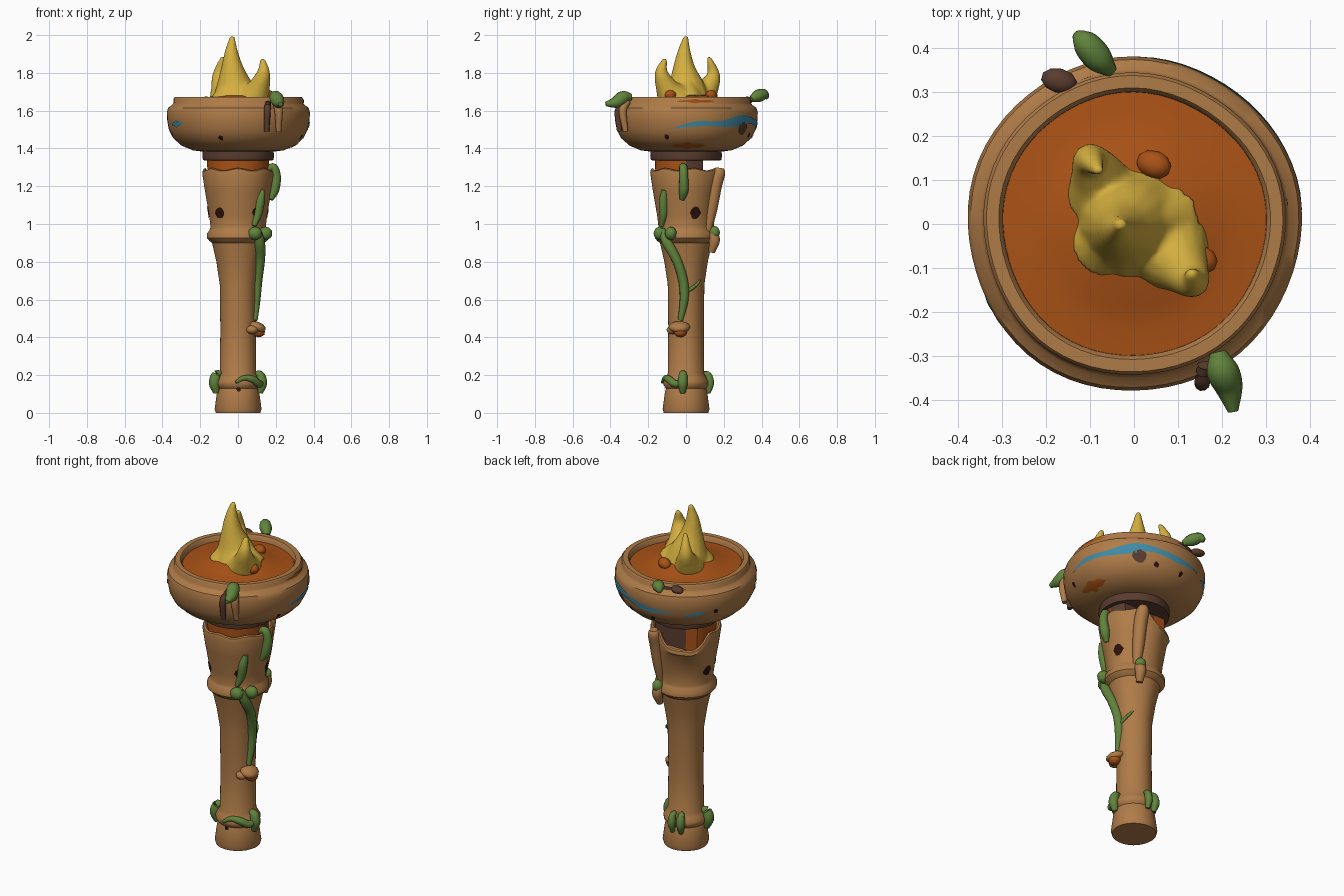
import bpy, bmesh, math, random
from mathutils import Vector, Matrix

if "Cube" in bpy.data.objects:
    bpy.data.objects.remove(bpy.data.objects["Cube"])
random.seed(4)

def material(name, r, g, b):
    m = bpy.data.materials.new(name)
    m.diffuse_color = (r, g, b, 1)
    m.use_nodes = True
    m.node_tree.nodes["Principled BSDF"].inputs["Base Color"].default_value = m.diffuse_color
    return m

WOOD = material("tan wood", .43, .20, .065)
ORANGE = material("ember orange", .40, .085, .008)
YELLOW = material("flame yellow", .66, .43, .05)
GREEN = material("vine green", .12, .23, .045)
DARK = material("dark bark", .10, .045, .028)
HOLE = material("hollow black", .025, .006, .004)
BLUE = material("blue paint", .05, .26, .38)

def finish(bm, name, *mats, angle=40):
    bmesh.ops.recalc_face_normals(bm, faces=bm.faces)
    me = bpy.data.meshes.new(name)
    bm.to_mesh(me)
    bm.free()
    for m in mats:
        me.materials.append(m)
    ob = bpy.data.objects.new(name, me)
    bpy.context.collection.objects.link(ob)
    bpy.ops.object.select_all(action='DESELECT')
    ob.select_set(True)
    bpy.context.view_layer.objects.active = ob
    bpy.ops.object.shade_smooth_by_angle(angle=math.radians(angle))
    return ob

def wobble(t):
    return 1 + .006 * math.sin(5 * t) + .006 * math.sin(3 * t + 1)

def lathe(name, prof, mat, shift=None, seg=64, extra=()):
    bm = bmesh.new()
    rings = []
    for r, z in prof:
        ring = []
        for i in range(seg):
            t = 2 * math.pi * i / seg
            p = Vector((r * wobble(t) * math.cos(t), r * wobble(t) * math.sin(t), z))
            ring.append(bm.verts.new(shift(p, t) if shift else p))
        rings.append(ring)
    for a, b in zip(rings, rings[1:]):
        for i in range(seg):
            bm.faces.new((a[i], a[(i + 1) % seg], b[(i + 1) % seg], b[i]))
    bm.faces.new(rings[0])
    bm.faces.new(rings[-1])
    return finish(bm, name, mat, *extra)

def surface(prof, deg, z, off=.004):
    """Point on a turned outer surface at an angle and height."""
    for (r0, z0), (r1, z1) in zip(prof, prof[1:]):
        if z0 <= z <= z1 and z1 > z0:
            r = r0 + (r1 - r0) * (z - z0) / (z1 - z0)
            break
    t = math.radians(deg)
    r = r * wobble(t) + off
    return Vector((r * math.cos(t), r * math.sin(t), z))

def spot(name, prof, deg, z, size, mat):
    bm = bmesh.new()
    c = bm.verts.new(surface(prof, deg, z))
    r = max(.05, c.co.xy.length)
    rim = []
    for i in range(12):
        a, k = i * math.pi / 6, size * random.uniform(.8, 1.12)
        rim.append(bm.verts.new(surface(prof, deg + math.degrees(k * math.cos(a) / r), z + k * math.sin(a))))
    for i in range(12):
        bm.faces.new((c, rim[i], rim[(i + 1) % 12]))
    finish(bm, name, mat)

def stripe(name, prof, d0, d1, zfun, half, mat):
    bm = bmesh.new()
    n, rows = 24, []
    for i in range(n + 1):
        u = i / n
        d, h = d0 + (d1 - d0) * u, half * (.12 + math.sin(math.pi * u) * (1 + .3 * math.sin(17 * u)))
        rows.append([bm.verts.new(surface(prof, d, zfun(u) + h * k)) for k in (-1, -.33, .33, 1)])
    for a, b in zip(rows, rows[1:]):
        for j in range(3):
            bm.faces.new((a[j], b[j], b[j + 1], a[j + 1]))
    finish(bm, name, mat)

def tube(name, paths, mat, seg=10, sub=5):
    """Tapered round strands through (x, y, z, radius) points."""
    bm = bmesh.new()
    for path in paths:
        P = [Vector(p) for p in path]
        P = [2 * P[0] - P[1]] + P + [2 * P[-1] - P[-2]]
        pts = []
        for a, b, c, d in zip(P, P[1:], P[2:], P[3:]):
            for i in range(sub):
                t = i / sub
                pts.append(.5 * (2 * b + (c - a) * t + (2 * a - 5 * b + 4 * c - d) * t * t + (3 * b - a - 3 * c + d) * t ** 3))
        pts.append(P[-2])
        rings = []
        for i, p in enumerate(pts):
            tan = (pts[min(i + 1, len(pts) - 1)] - pts[max(i - 1, 0)]).to_3d().normalized()
            ref = Vector((.93, .36, .05)) if abs(tan.z) > .6 else Vector((0, 0, 1))
            u = tan.cross(ref).normalized()
            v = tan.cross(u)
            rings.append([bm.verts.new(p.to_3d() + max(p.w, .004) * (math.cos(k * 2 * math.pi / seg) * u
                          + math.sin(k * 2 * math.pi / seg) * v)) for k in range(seg)])
        for a, b in zip(rings, rings[1:]):
            for i in range(seg):
                bm.faces.new((a[i], a[(i + 1) % seg], b[(i + 1) % seg], b[i]))
        bm.faces.new(rings[0])
        bm.faces.new(rings[-1])
    return finish(bm, name, mat, angle=60)

def blob(name, loc, scale, mat, rz=0, ry=0):
    bm = bmesh.new()
    bmesh.ops.create_icosphere(bm, subdivisions=2, radius=1)
    M = (Matrix.Translation(loc) @ Matrix.Rotation(math.radians(rz), 4, 'Z')
         @ Matrix.Rotation(math.radians(ry), 4, 'Y') @ Matrix.Diagonal((*scale, 1)))
    bmesh.ops.transform(bm, matrix=M, verts=bm.verts)
    return finish(bm, name, mat)

# Shaft with foot, two rings and a broken notch at the back of the top
shaft = [(.118, 0), (.124, .02), (.112, .11), (.106, .13), (.118, .145), (.12, .165), (.108, .185), (.096, .21),
         (.094, .45), (.097, .68), (.115, .8), (.138, .9), (.152, .91), (.165, .925), (.165, .95), (.15, .97),
         (.146, .985), (.154, 1.05), (.175, 1.17), (.19, 1.265), (.186, 1.285)]
def notch(p, t):
    d = math.degrees(t)
    if p.z > 1.2:
        p.z += .006 * math.sin(7 * t)
        if 75 < d < 165:
            p.z -= .085 * math.sin(math.radians((d - 75) * 2)) ** .6
    return p
lathe("shaft", shaft + [(.176, 1.29), (.163, 1.275), (.155, 1.18)], WOOD, notch)

# Inner core, charred and cut flat at the back
def cut_back(p, t):
    p.y = min(p.y, .09)
    return p
core = lathe("inner_core", [(.155, 1.1), (.163, 1.28), (.165, 1.35)], ORANGE, cut_back, extra=(DARK,))
for f in core.data.polygons:
    if f.center.y > 0 and f.center.x > -.06:
        f.material_index = 1
lathe("neck_collar", [(.16, 1.335), (.186, 1.338), (.19, 1.36), (.186, 1.4)], DARK)

# Bowl, ember bed and flame
bowl = [(.186, 1.383), (.24, 1.39), (.30, 1.415), (.345, 1.455), (.368, 1.50), (.377, 1.55), (.379, 1.59),
        (.372, 1.615), (.35, 1.63), (.343, 1.64), (.343, 1.662)]
lathe("bowl", bowl + [(.336, 1.672), (.308, 1.672), (.299, 1.66), (.297, 1.6)], WOOD)
lathe("ember_bed", [(.30, 1.6), (.30, 1.64), (.24, 1.645), (.19, 1.655), (.13, 1.68), (.06, 1.69)], ORANGE)
flame = tube("flame", [
    [(-.01, 0, 1.66, .13), (-.02, 0, 1.73, .10), (-.03, -.01, 1.82, .062), (-.035, -.01, 1.91, .036), (-.03, 0, 1.995, .012)],
    [(-.07, .07, 1.66, .085), (-.085, .115, 1.72, .06), (-.10, .145, 1.79, .036), (-.08, .12, 1.885, .011)],
    [(.08, -.06, 1.66, .10), (.11, -.10, 1.72, .062), (.135, -.13, 1.80, .036), (.13, -.11, 1.875, .012)],
    [(-.06, -.04, 1.66, .085), (-.05, -.03, 1.75, .03)],
    [(.07, .01, 1.66, .085), (.04, .01, 1.75, .03)]], YELLOW, seg=14)
rm = flame.modifiers.new("blend", 'REMESH')
rm.mode, rm.voxel_size, rm.use_smooth_shade = 'VOXEL', .009, True
sm = flame.modifiers.new("soften", 'SMOOTH')
sm.iterations = 4
for i, (x, y) in enumerate([(.045, .135), (.15, -.08)]):
    blob(f"ember_{i}", (x, y, 1.68), (.042, .032, .03), ORANGE, rz=-20, ry=-15)

# Hollows in the shaft and pits in the bowl
for i, (d, s) in enumerate([(-127, .032), (-51, .03), (18, .032), (170, .03)]):
    spot(f"shaft_hollow_{i}", shaft, d, 1.06, s, HOLE)
for i, (d, z) in enumerate([(-105, 1.455), (-17, 1.46), (70, 1.47), (95, 1.46), (190, 1.48), (150, 1.52)]):
    spot(f"bowl_pit_{i}", bowl, d, z, .014, HOLE)
spot("bowl_knot", bowl, 55, 1.505, .04, DARK)

# Paint streaks and bare patches on the bowl
stripe("paint_long", bowl, -10, 114, lambda u: 1.505 + .04 * math.sin(math.pi * u) + .008 * math.sin(14 * u), .02, BLUE)
stripe("paint_short", bowl, 122, 142, lambda u: 1.5 + .02 * u, .01, BLUE)
stripe("paint_left", bowl, 200, 219, lambda u: 1.525 + .01 * u, .014, BLUE)
stripe("rim_bare", bowl, -8, 26, lambda u: 1.65, .008, ORANGE)
stripe("underside_bare", bowl, -15, 20, lambda u: 1.415, .014, ORANGE)
stripe("rim_scorch", bowl, 92, 125, lambda u: 1.65, .008, DARK)
blob("rim_knot", (-.17, .325, 1.655), (.042, .028, .02), DARK, rz=-15)

# Rim leaves and hanging roots
tube("front_rim_leaf", [[(.19, -.29, 1.672, .018), (.20, -.33, 1.67, .036), (.215, -.37, 1.645, .032), (.225, -.425, 1.635, .012)]], GREEN)
tube("back_rim_leaf", [[(-.05, .345, 1.66, .014), (-.08, .375, 1.675, .032), (-.11, .41, 1.685, .03), (-.13, .43, 1.67, .012)]], GREEN)
tube("dark_root", [[(.16, -.32, 1.64, .016), (.155, -.36, 1.6, .018), (.152, -.352, 1.49, .014)]], DARK)
tube("tan_root", [[(.20, -.31, 1.65, .02), (.215, -.335, 1.6, .022), (.215, -.32, 1.49, .014)]], WOOD)

# Splintered plank and stub on the back right
tube("splinter", [[(.078, .115, .96, .02), (.082, .135, 1.08, .032), (.085, .155, 1.2, .036), (.085, .175, 1.27, .034), (.085, .18, 1.297, .022)]], WOOD)
tube("ring_stub", [[(.075, .14, .95, .03), (.08, .15, .91, .03), (.075, .135, .85, .018)]], WOOD)
blob("ring_leaf", (.08, .15, .955), (.03, .03, .035), GREEN)

# Vine climbing the right side
tube("vine_upper", [[(.155, -.02, 1.29, .016), (.187, -.015, 1.3, .022), (.203, -.012, 1.25, .024), (.192, -.012, 1.18, .026), (.172, -.022, 1.13, .014)]], GREEN)
tube("vine_middle", [[(.13, -.115, 1.18, .014), (.118, -.12, 1.12, .024), (.105, -.12, 1.05, .022), (.085, -.13, .99, .012)]], GREEN)
tube("vine_lower", [[(.10, -.13, .97, .02), (.115, -.10, .90, .028), (.117, -.05, .81, .026), (.103, -.015, .70, .026),
                     (.095, -.01, .6, .024), (.09, -.03, .49, .014)],
                    [(.10, .0, .64, .01), (.09, .045, .67, .01), (.07, .075, .70, .005)]], GREEN)
for i, (x, y) in enumerate([(.09, -.14), (.145, -.08)]):
    blob(f"vine_knot_{i}", (x, y, .95), (.038, .032, .036), GREEN)

# Mushroom cluster
blob("mushroom_cap", (.10, -.035, .455), (.05, .058, .028), WOOD, ry=20)
blob("mushroom_side", (.075, -.07, .44), (.034, .034, .024), WOOD)
blob("mushroom_gills", (.11, -.03, .428), (.034, .036, .028), ORANGE)

# Leaves and creeper around the foot ring
for i, (d, s) in enumerate([(-8, .9), (88, .7), (112, .8), (195, 1)]):
    c, n = math.cos(math.radians(d)), math.sin(math.radians(d))
    tube(f"foot_leaf_{i}", [[(k * c, k * n, z, r * s) for k, z, r in
         [(.09, .21, .014), (.118, .2, .026), (.128, .155, .03), (.118, .105, .016)]]], GREEN)
tube("foot_creeper", [[(*surface(shaft, d, .17 + .018 * math.sin(d / 14), .006), r) for d, r in
     [(-95, .008), (-75, .014), (-50, .02), (-28, .02), (-8, .014)]]], GREEN)
spot("foot_crack", shaft, -88, .125, .012, HOLE)
